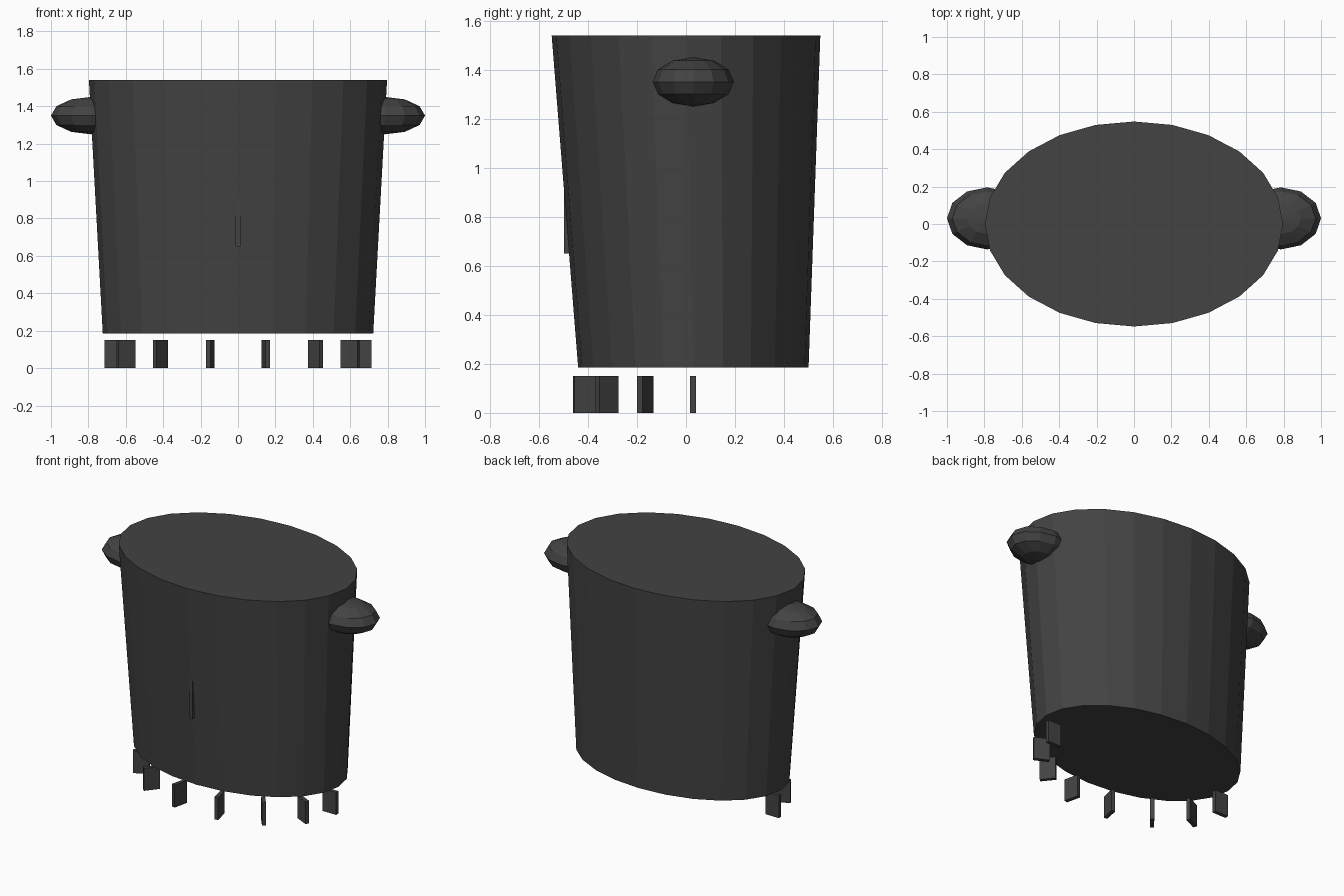
import bpy, bmesh, math
from mathutils import Matrix, Vector

cube = bpy.data.objects.get("Cube")
if cube:
    bpy.data.objects.remove(cube, do_unlink=True)

dark = bpy.data.materials.new("dark grey")
dark.use_nodes = True
COLOUR = (0.056, 0.056, 0.056, 1)
dark.diffuse_color = COLOUR
dark.node_tree.nodes["Principled BSDF"].inputs["Base Color"].default_value = COLOUR


def add_object(name, bm):
    bmesh.ops.recalc_face_normals(bm, faces=bm.faces[:])
    mesh = bpy.data.meshes.new(name)
    bm.to_mesh(mesh)
    bm.free()
    mesh.materials.append(dark)
    obj = bpy.data.objects.new(name, mesh)
    bpy.context.collection.objects.link(obj)
    return obj


def add_box(name, location, size, angle=0):
    bm = bmesh.new()
    bmesh.ops.create_cube(bm, size=1, matrix=Matrix.LocRotScale(
        Vector(location), Matrix.Rotation(angle, 3, "Z"), Vector(size)))
    return add_object(name, bm)


AXIS_Y = 0.03  # depth of the base, teeth and handles

# Tapered oval bucket, closed at both ends and leaning slightly forward
bm = bmesh.new()
SIDES = 24
rings = []
for z, rx, ry, cy in ((0.185, 0.723, 0.47, AXIS_Y), (1.54, 0.797, 0.548, 0.0)):
    angles = [2 * math.pi * i / SIDES for i in range(SIDES)]
    rings.append([bm.verts.new((rx * math.cos(a), cy + ry * math.sin(a), z)) for a in angles])
low, high = rings
bm.faces.new(low[::-1])
bm.faces.new(high)
for i in range(SIDES):
    j = (i + 1) % SIDES
    bm.faces.new((low[i], low[j], high[j], high[i]))
add_object("bucket_body", bm)

# Faceted side handles
for side, name in ((1, "left_handle"), (-1, "right_handle")):
    bm = bmesh.new()
    bmesh.ops.create_uvsphere(bm, u_segments=12, v_segments=6, radius=1,
                              matrix=Matrix.LocRotScale(Vector((side * 0.785, AXIS_Y, 1.35)),
                                                        None, Vector((0.215, 0.166, 0.1))))
    add_object(name, bm)

# Thin upright fin on the front wall
add_box("front_fin", (0, -0.447, 0.8), (0.025, 0.1, 0.3))

# Radial teeth around the front half of the base
TEETH = 8
for i in range(TEETH):
    a = -math.pi * i / (TEETH - 1)
    add_box(f"tooth_{i + 1}",
            (0.665 * math.cos(a), AXIS_Y - 0.002 + 0.448 * math.sin(a), 0.075),
            (0.1, 0.025, 0.15), a)
